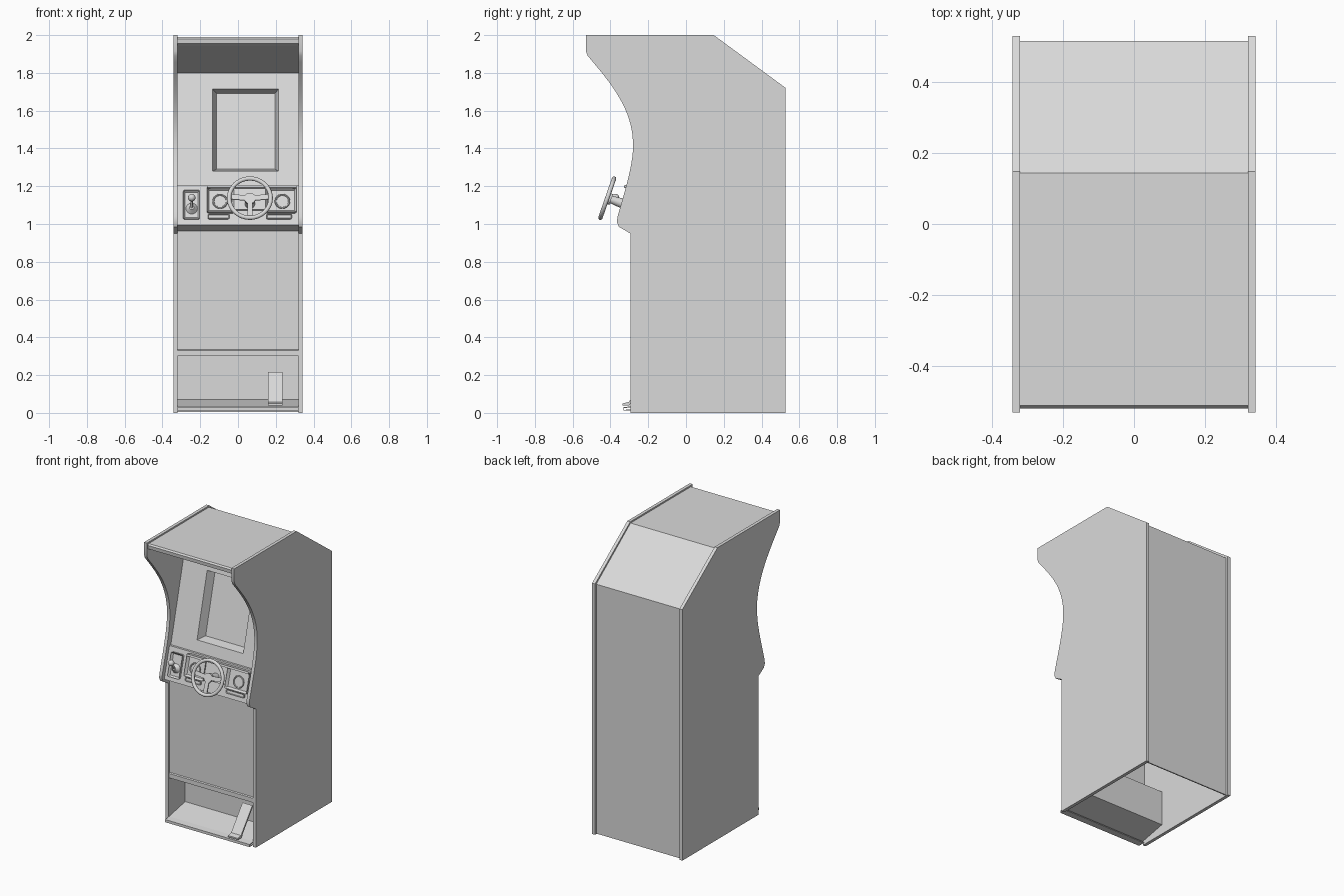
import bpy, bmesh, math
from mathutils import Matrix, Vector
from mathutils.geometry import interpolate_bezier

if "Cube" in bpy.data.objects:
    bpy.data.objects.remove(bpy.data.objects["Cube"])

grey = bpy.data.materials.new("cabinet grey")
grey.diffuse_color = (0.7, 0.7, 0.7, 1)
grey.use_nodes = True
grey.node_tree.nodes["Principled BSDF"].inputs["Base Color"].default_value = grey.diffuse_color


def finish(name, bm, smooth=True, fix=True):
    if fix:
        bmesh.ops.recalc_face_normals(bm, faces=bm.faces)
    me = bpy.data.meshes.new(name)
    bm.to_mesh(me)
    bm.free()
    me.materials.append(grey)
    ob = bpy.data.objects.new(name, me)
    bpy.context.collection.objects.link(ob)
    if smooth:
        bpy.ops.object.select_all(action='DESELECT')
        ob.select_set(True)
        bpy.context.view_layer.objects.active = ob
        bpy.ops.object.shade_smooth_by_angle(angle=math.radians(35))
    return ob


def prism(name, pts, x0, x1):
    """Closed (y, z) profile extruded along x."""
    bm = bmesh.new()
    f = bm.faces.new([bm.verts.new((x0, y, z)) for y, z in pts])
    r = bmesh.ops.extrude_face_region(bm, geom=[f])
    bmesh.ops.translate(bm, vec=(x1 - x0, 0, 0),
                        verts=[v for v in r['geom'] if isinstance(v, bmesh.types.BMVert)])
    return finish(name, bm)


def sheet(name, pts, half=0.32, thick=0.008):
    """Open (y, z) profile swept across the cabinet as folded board."""
    bm = bmesh.new()
    rows = [(bm.verts.new((half, y, z)), bm.verts.new((-half, y, z))) for y, z in pts]
    for (a, b), (c, d) in zip(rows, rows[1:]):
        bm.faces.new((a, b, d, c))
    ob = finish(name, bm, smooth=False, fix=False)
    m = ob.modifiers.new("thickness", 'SOLIDIFY')
    m.thickness, m.offset = thick, -1
    return ob


def cyl(name, M, u, v, n0, n1, r0, r1=None, seg=32):
    """Cylinder standing along the local normal of frame M."""
    bm = bmesh.new()
    bmesh.ops.create_cone(bm, cap_ends=True, segments=seg, radius1=r0,
                          radius2=r0 if r1 is None else r1, depth=n1 - n0,
                          matrix=M @ Matrix.Translation((u, v, (n0 + n1) / 2)))
    return finish(name, bm)


def tray(name, M, u0, u1, v0, v1, h, rim=0, depth=0):
    """Block on frame M, optionally with a recessed face."""
    bm = bmesh.new()
    bmesh.ops.create_cube(bm, size=1, matrix=Matrix.Translation(
        ((u0 + u1) / 2, (v0 + v1) / 2, h / 2)) @ Matrix.Diagonal((u1 - u0, v1 - v0, h, 1)))
    ups = [e for e in bm.edges if abs(e.verts[0].co.z - e.verts[1].co.z) > h / 2]
    bmesh.ops.bevel(bm, geom=ups, offset=0.008, segments=3, affect='EDGES', profile=0.5)
    if rim:
        bm.normal_update()
        top = [f for f in bm.faces if f.normal.z > 0.9]
        bmesh.ops.inset_region(bm, faces=top, thickness=rim)
        bmesh.ops.translate(bm, vec=(0, 0, -depth), verts=top[0].verts)
    bm.transform(M)
    return finish(name, bm)


def ring(name, M, u, v, n, R, r, seg=48, sides=12):
    bm = bmesh.new()
    g = []
    for i in range(seg):
        a = math.tau * i / seg
        row = []
        for j in range(sides):
            b = math.tau * j / sides
            d = R + r * math.cos(b)
            row.append(bm.verts.new(M @ Vector((u + d * math.cos(a), v + d * math.sin(a),
                                                n + r * math.sin(b)))))
        g.append(row)
    for i in range(seg):
        for j in range(sides):
            k, l = (i + 1) % seg, (j + 1) % sides
            bm.faces.new((g[i][j], g[k][j], g[k][l], g[i][l]))
    return finish(name, bm)


# Side panels with the curved front edge
def bez(*p):
    return [tuple(q)[:2] for q in interpolate_bezier(*[Vector((a, b, 0)) for a, b in p], 12)]


side = [(0.528, 0), (0.528, 1.72), (0.147, 2.0), (-0.53, 2.0), (-0.53, 1.915)]
side += bez((-0.52, 1.89), (-0.42, 1.77), (-0.28, 1.62), (-0.28, 1.42))
side += bez((-0.28, 1.42), (-0.28, 1.30), (-0.33, 1.16), (-0.362, 1.04))[1:]
side += [(-0.366, 1.01), (-0.355, 0.985), (-0.295, 0.95), (-0.295, 0)]
prism("side_panel_right", side, 0.32, 0.342)
prism("side_panel_left", side, -0.342, -0.32)

# Back, top, header and overhang underside
sheet("upper_shell", [(0.515, 0.004), (0.515, 1.713), (0.143, 1.99), (-0.51, 1.99),
                      (-0.518, 1.98), (-0.515, 1.955), (-0.49, 1.942), (-0.12, 1.80)])

# Control board, front panel, footwell and floor lip
sheet("front_shell", [(-0.27, 1.205), (-0.285, 1.205), (-0.342, 0.995), (-0.283, 0.962),
                      (-0.283, 0.335), (-0.290, 0.33), (-0.290, 0.30), (-0.115, 0.30),
                      (-0.115, 0.07), (-0.29, 0.035), (-0.332, 0.03), (-0.332, 0.012),
                      (-0.285, 0.012)], thick=0.006)

# Screen bezel with tapered opening and screen at its back
bm = bmesh.new()


def bezel_ring(x0, x1, z0, z1, d):
    return [bm.verts.new((x, -0.27 + (z - 1.205) * 0.252 + d, z))
            for x, z in ((x0, z0), (x1, z0), (x1, z1), (x0, z1))]


rings = [bezel_ring(-0.32, 0.32, 1.205, 1.80, 0),
         bezel_ring(-0.135, 0.215, 1.28, 1.715, 0),
         bezel_ring(-0.113, 0.195, 1.29, 1.69, 0.06)]
for a, b in zip(rings, rings[1:]):
    for i in range(4):
        j = (i + 1) % 4
        bm.faces.new((a[i], a[j], b[j], b[i]))
bm.faces.new(rings[-1])
finish("screen_bezel", bm, smooth=False, fix=False)

# Dashboard pods, gauges and lower plates on the sloped control board
P = Matrix.Translation((0, -0.3125, 1.10)) @ Matrix.Rotation(math.radians(74.5), 4, 'X')
for tag, u0, u1, gu in (("left", -0.165, -0.02, -0.095), ("right", 0.145, 0.31, 0.235)):
    tray("dash_pod_" + tag, P, u0, u1, -0.045, 0.09, 0.03, 0.012, 0.018)
    cyl("gauge_" + tag, P, gu, 0.015, 0, 0.022, 0.036)
    ring("gauge_rim_" + tag, P, gu, 0.015, 0.022, 0.036, 0.005, 32, 8)
    tray("dash_plate_" + tag, P, u0 + 0.005, u1 - 0.025, -0.078, -0.052, 0.014, 0.005, 0.004)
tray("dash_center", P, -0.025, 0.15, -0.03, 0.085, 0.022)
tray("dash_hood", P, -0.165, 0.31, 0.085, 0.099, 0.04)

# Gear shifter
tray("shifter_tray", P, -0.29, -0.203, -0.08, 0.078, 0.018, 0.01, 0.014)
cyl("shifter_boot", P, -0.245, -0.02, 0.004, 0.025, 0.03, 0.012)
S = P @ Matrix.Translation((-0.245, -0.02, 0.02)) @ Matrix.Rotation(math.radians(-40), 4, 'X')
cyl("shifter_stick", S, 0, 0, 0, 0.06, 0.006, seg=12)
bm = bmesh.new()
bmesh.ops.create_uvsphere(bm, u_segments=20, v_segments=12, radius=0.02,
                          matrix=S @ Matrix.Translation((0, 0, 0.065)))
finish("shifter_knob", bm)

# Steering wheel
W = Matrix.Translation((0.063, -0.417, 1.137)) @ Matrix.Rotation(math.radians(70.8), 4, 'X')
ring("wheel_rim", W, 0, 0, 0, 0.110, 0.0115)
cyl("wheel_hub", W, 0, 0, -0.022, 0.0, 0.03)
cyl("steering_column", W, 0, 0, -0.10, -0.02, 0.028, 0.02)
for i, deg in enumerate((5, 175, 270)):
    R = W @ Matrix.Rotation(math.radians(deg), 4, 'Z') @ Matrix.Translation((0, 0, -0.008))
    tray("wheel_spoke_%d" % (i + 1), R, 0.015, 0.108, -0.014, 0.014, 0.008)

# Gas pedal
prism("gas_pedal", [(-0.335, 0.04), (-0.30, 0.04), (-0.172, 0.21),
                    (-0.18, 0.217), (-0.303, 0.058), (-0.335, 0.05)], 0.16, 0.235)
